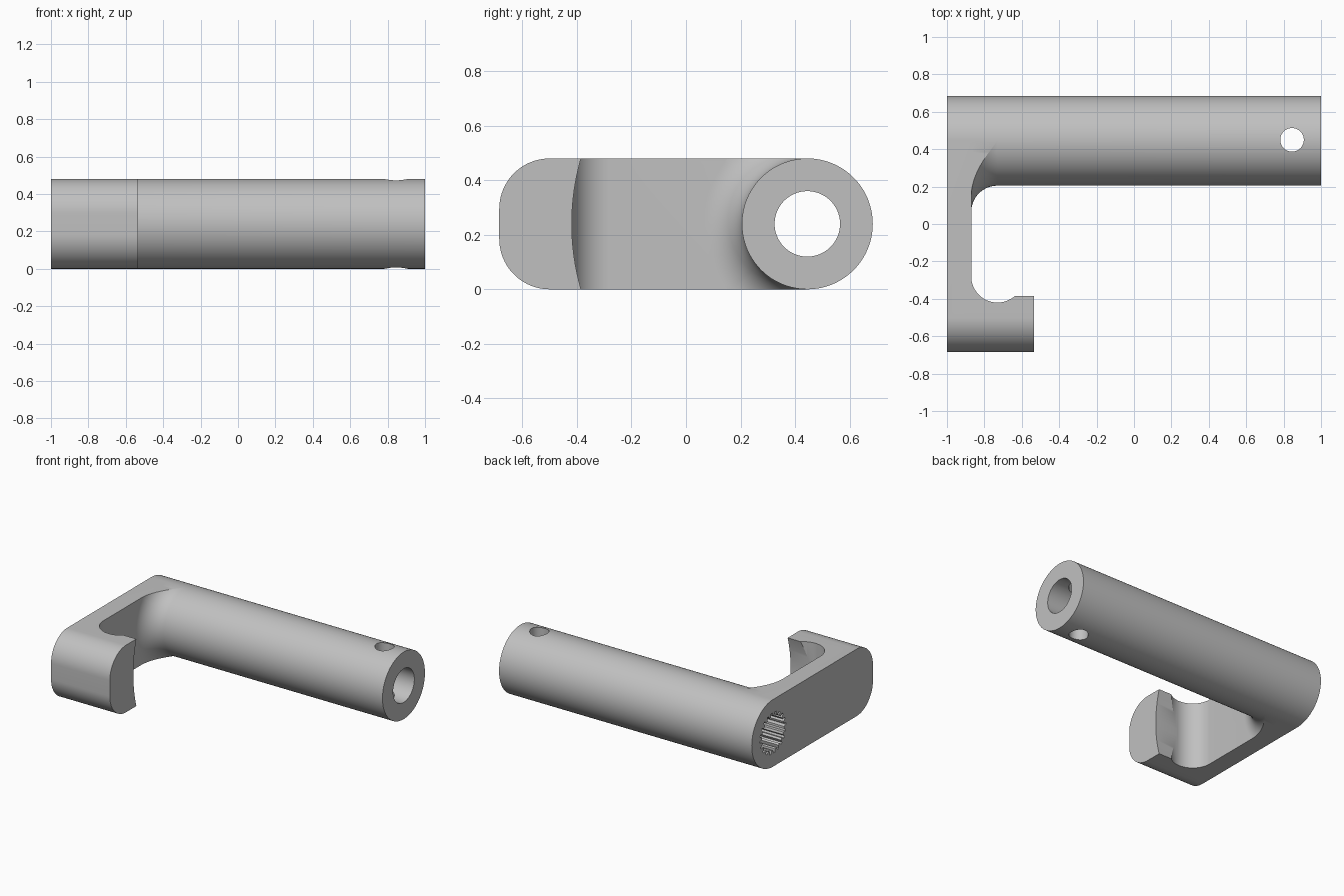
import bpy, bmesh
from math import sin, cos, pi, acos, radians

cube = bpy.data.objects.get("Cube")
if cube:
    bpy.data.objects.remove(cube, do_unlink=True)

AXIS_Y, AXIS_Z = 0.445, 0.24      # axis of the handle tube
TUBE_R, FILLET, INNER_X = 0.24, 0.14, -0.87
SEG = 128

steel = bpy.data.materials.new("grey_steel")
steel.use_nodes = True
colour = (0.53, 0.53, 0.53, 1)
steel.diffuse_color = colour
steel.node_tree.nodes["Principled BSDF"].inputs["Base Color"].default_value = colour


def loft(name, rings):
    """Closed solid through a list of rings of equal length."""
    bm = bmesh.new()
    rows = [[bm.verts.new(p) for p in ring] for ring in rings]
    n = len(rows[0])
    for a, b in zip(rows, rows[1:]):
        for i in range(n):
            j = (i + 1) % n
            bm.faces.new((a[i], a[j], b[j], b[i]))
    bm.faces.new(rows[0][::-1])
    bm.faces.new(rows[-1])
    bmesh.ops.remove_doubles(bm, verts=bm.verts, dist=1e-5)
    bmesh.ops.recalc_face_normals(bm, faces=bm.faces)
    mesh = bpy.data.meshes.new(name)
    bm.to_mesh(mesh)
    bm.free()
    mesh.materials.append(steel)
    obj = bpy.data.objects.new(name, mesh)
    bpy.context.collection.objects.link(obj)
    return obj


def along_x(name, outline, x0, x1):
    return loft(name, [[(x, y, z) for y, z in outline] for x in (x0, x1)])


def along_z(name, outline, z0=-0.5, z1=1):
    return loft(name, [[(x, y, z) for x, y in outline] for z in (z0, z1)])


def circle(cx, cy, r, n=SEG):
    return [(cx + r * cos(2 * pi * i / n), cy + r * sin(2 * pi * i / n)) for i in range(n)]


def arc(cx, cy, r, a0, a1, n):
    return [(cx + r * cos(a0 + (a1 - a0) * i / n), cy + r * sin(a0 + (a1 - a0) * i / n))
            for i in range(n + 1)]


def combine(target, other, operation):
    mod = target.modifiers.new(operation, 'BOOLEAN')
    mod.operation, mod.solver, mod.object = operation, 'EXACT', other
    bpy.context.view_layer.objects.active = target
    bpy.ops.object.modifier_apply(modifier=mod.name)
    bpy.data.objects.remove(other, do_unlink=True)


# Arm and hook: rounded bar section, extruded to the hook tip
corner = 0.185
left_y = -0.685
section = arc(AXIS_Y, AXIS_Z, TUBE_R, -pi / 2, pi / 2, SEG // 2)
section += arc(left_y + corner, 2 * AXIS_Z - corner, corner, pi / 2, pi, 20)
section += arc(left_y + corner, corner, corner, pi, 1.5 * pi, 20)
body = along_x("handle_with_hook", section, -1, -0.535)

# Open space between arm, tube and hook
groove_x, groove_y = INNER_X + FILLET, -0.28
combine(body, along_z("gap", [(INNER_X, groove_y), (0, groove_y), (0, 1), (INNER_X, 1)]),
        'DIFFERENCE')
combine(body, along_z("groove", circle(groove_x, groove_y, FILLET)), 'DIFFERENCE')
combine(body, along_x("hook_hollow", circle(AXIS_Y, AXIS_Z, 0.864, 256), groove_x, 0),
        'DIFFERENCE')


# Tube with a fillet flare at the arm, trimmed flush with the arm's flat sides
def tube_rings(steps=16):
    rings = [[] for _ in range(steps + 3)]
    outer = TUBE_R + FILLET
    for i in range(SEG):
        a = 2 * pi * i / SEG
        limit = TUBE_R
        if cos(a) < -1e-6:
            limit = min(outer, TUBE_R / max(abs(sin(a)), 0.01))
        start = acos(max(0, min(1, (outer - limit) / FILLET)))
        path = [(INNER_X, limit)]
        for k in range(steps + 1):
            t = start * (1 - k / steps)
            path.append((groove_x - FILLET * sin(t), outer - FILLET * cos(t)))
        path.append((1, TUBE_R))
        for ring, (x, r) in zip(rings, path):
            ring.append((x, AXIS_Y + r * cos(a), AXIS_Z + r * sin(a)))
    return rings


combine(body, loft("tube", tube_rings()), 'UNION')

# Bore, cross hole and splined socket
combine(body, along_x("bore", circle(AXIS_Y, AXIS_Z, 0.12), -1.1, 1.1), 'DIFFERENCE')
combine(body, along_z("cross_hole", circle(0.845, 0.45, 0.063, 64)), 'DIFFERENCE')
teeth = 20
spline = []
for i in range(teeth):
    for part, r in ((0, 0.124), (0.4, 0.124), (0.55, 0.147), (0.85, 0.147)):
        a = 2 * pi * (i + part) / teeth
        spline.append((AXIS_Y + r * cos(a), AXIS_Z + r * sin(a)))
combine(body, along_x("spline_socket", spline, -1.1, -0.6), 'DIFFERENCE')

# Smooth shading with sharp edges kept
bpy.ops.object.select_all(action='DESELECT')
body.select_set(True)
bpy.context.view_layer.objects.active = body
bpy.ops.object.shade_smooth_by_angle(angle=radians(25))
